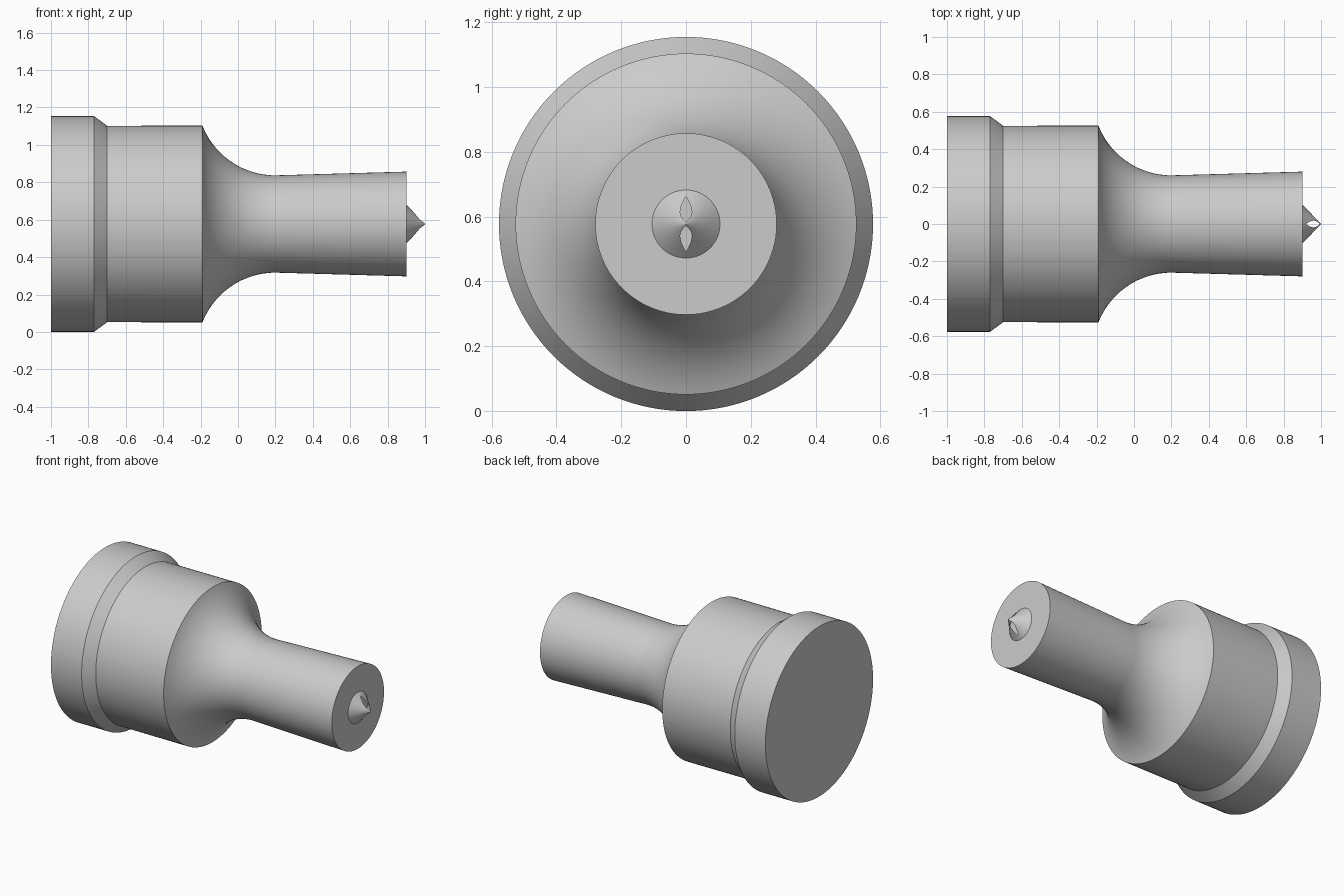
import bpy, bmesh
from math import sin, cos, pi, asin, sqrt, radians
from mathutils import Vector

if "Cube" in bpy.data.objects:
    bpy.data.objects.remove(bpy.data.objects["Cube"])

AXIS_Z = 0.577   # height of the turning axis
SEG = 128

grey = bpy.data.materials.new("light_grey")
grey.diffuse_color = (0.6, 0.6, 0.6, 1)
grey.use_nodes = True
grey.node_tree.nodes["Principled BSDF"].inputs["Base Color"].default_value = grey.diffuse_color


def finish(name, bm):
    """Turn a bmesh into a shaded object lying along x at axis height."""
    mesh = bpy.data.meshes.new(name)
    bm.to_mesh(mesh)
    bm.free()
    mesh.materials.append(grey)
    for p in mesh.polygons:
        p.use_smooth = True
    mesh.set_sharp_from_angle(angle=radians(25))
    obj = bpy.data.objects.new(name, mesh)
    obj.location.z = AXIS_Z
    bpy.context.collection.objects.link(obj)
    return obj


# Turned body: collar, chamfer, barrel, concave fillet, tapered shank
R = 0.419
START, END, NECK = -0.19, 0.20, 0.26
a0 = asin((END - START) / R)
fillet = [(END - R * sin(a0 * (1 - i / 24)), NECK + R - R * cos(a0 * (1 - i / 24)))
          for i in range(25)]
profile = [(-1, 0.577), (-0.77, 0.577), (-0.70, 0.525)] + fillet + [(0.9, 0.28)]

bm = bmesh.new()
rings = [[bm.verts.new((x, r * cos(2 * pi * k / SEG), r * sin(2 * pi * k / SEG)))
          for k in range(SEG)] for x, r in profile]
for a, b in zip(rings, rings[1:]):
    for k in range(SEG):
        n = (k + 1) % SEG
        bm.faces.new((a[k], a[n], b[n], b[k]))
bm.faces.new(rings[0])
bm.faces.new(rings[-1])
bmesh.ops.recalc_face_normals(bm, faces=bm.faces)
finish("turned_body", bm)

# Centre point: cone with a slim leaf-shaped slit above and below
CONE_R = 0.105


def slit(r):
    """Half width of the slit at cone radius r."""
    if r <= 0.006 or r >= 0.085:
        return 0.0
    t = (r - 0.006) / 0.034 if r < 0.04 else (0.085 - r) / 0.045
    return 0.018 * sin(t * pi / 2)


radii = [0.105, 0.085, 0.075, 0.065, 0.055, 0.047, 0.04, 0.032, 0.024, 0.016, 0.01, 0.006, 0.0005]
HALF = 40
bm = bmesh.new()
for side in (1, -1):
    rows = []
    for r in radii:
        gap = asin(min(0.9, slit(r) / r))
        x = 0.9 + 0.1 * (1 - r / CONE_R)
        angles = [gap + (pi - 2 * gap) * k / HALF for k in range(HALF + 1)]
        rows.append([bm.verts.new((x, side * r * sin(a), r * cos(a))) for a in angles])
    for a, b in zip(rows, rows[1:]):
        for k in range(HALF):
            bm.faces.new((a[k], a[k + 1], b[k + 1], b[k]))
    tip = bm.verts.new((1, 0, 0))
    for k in range(HALF):
        bm.faces.new((rows[-1][k], rows[-1][k + 1], tip))
bmesh.ops.remove_doubles(bm, verts=bm.verts, dist=0.00001)
bm.normal_update()
for f in bm.faces:
    c = f.calc_center_median()
    if f.normal.dot(Vector((0, c.y, c.z))) < 0:
        f.normal_flip()
finish("centre_point", bm)
